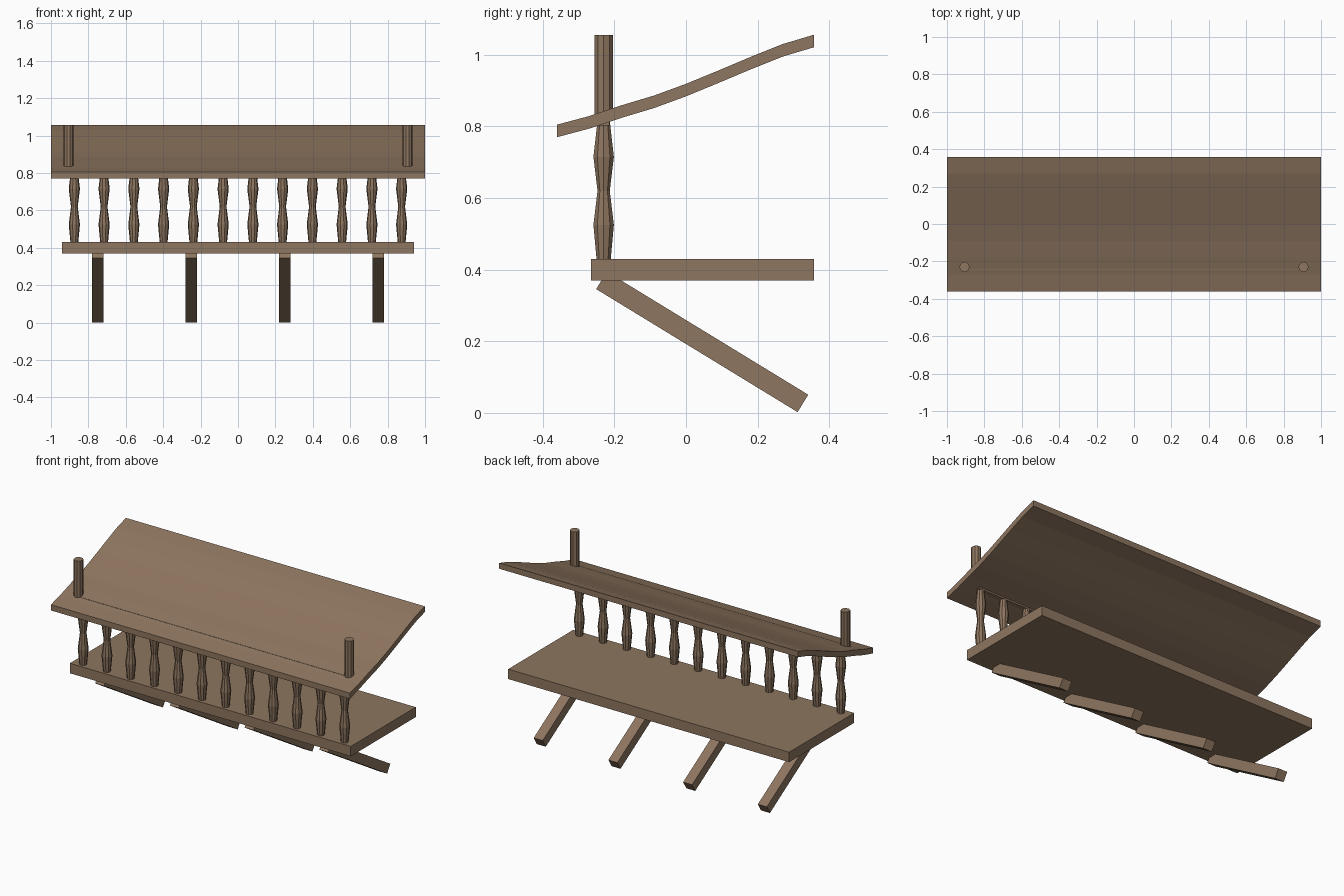
import bpy, bmesh, math
from mathutils import Vector, Matrix

if "Cube" in bpy.data.objects:
    bpy.data.objects.remove(bpy.data.objects["Cube"])

wood = bpy.data.materials.new("brown_wood")
wood.diffuse_color = (0.27, 0.18, 0.115, 1)
wood.use_nodes = True
wood.node_tree.nodes["Principled BSDF"].inputs["Base Color"].default_value = wood.diffuse_color


def finish(name, bm):
    bmesh.ops.recalc_face_normals(bm, faces=bm.faces)
    me = bpy.data.meshes.new(name)
    bm.to_mesh(me)
    bm.free()
    me.materials.append(wood)
    ob = bpy.data.objects.new(name, me)
    bpy.context.collection.objects.link(ob)
    return ob


def prism(name, outline, x0, x1):
    """Extrude a (y, z) outline along x."""
    bm = bmesh.new()
    face = bm.faces.new([bm.verts.new((x0, y, z)) for y, z in outline])
    ext = bmesh.ops.extrude_face_region(bm, geom=[face])
    moved = [v for v in ext["geom"] if isinstance(v, bmesh.types.BMVert)]
    bmesh.ops.translate(bm, verts=moved, vec=(x1 - x0, 0, 0))
    return finish(name, bm)


def rect(y0, y1, z0, z1):
    return [(y0, z0), (y1, z0), (y1, z1), (y0, z1)]


def turned(name, x, y, profile, sides=10):
    """Turned post from (radius, z) rings, with closed ends."""
    bm = bmesh.new()
    rings = []
    for r, z in profile:
        angles = [2 * math.pi * i / sides for i in range(sides)]
        rings.append([bm.verts.new((x + r * math.cos(a), y + r * math.sin(a), z)) for a in angles])
    for a, b in zip(rings, rings[1:]):
        for i in range(sides):
            j = (i + 1) % sides
            bm.faces.new((a[i], a[j], b[j], b[i]))
    bm.faces.new(rings[0])
    bm.faces.new(rings[-1])
    return finish(name, bm)


# Floor slab
prism("balcony_floor", rect(-0.265, 0.357, 0.37, 0.43), -0.94, 0.94)

# Gently curved sloping roof
top = [(-0.36, 0.805), (-0.27, 0.829), (-0.18, 0.859), (-0.09, 0.886), (0, 0.919),
       (0.09, 0.956), (0.18, 0.994), (0.27, 1.03), (0.357, 1.056)]
prism("roof", top + [(y, z - 0.035) for y, z in reversed(top)], -1, 1)

# Handrail, mostly buried in the roof
prism("handrail", rect(-0.247, -0.213, 0.803, 0.838), -0.9, 0.9)

# Row of turned balusters
baluster = [(0.02, 0.42), (0.03, 0.525), (0.018, 0.62), (0.03, 0.715), (0.018, 0.815)]
for i in range(12):
    turned(f"baluster_{i + 1}", -0.875 + i * 1.75 / 11, -0.23, baluster)

# Upper corner posts
for side, x in (("left", -0.906), ("right", 0.906)):
    turned(f"corner_post_{side}", x, -0.23, [(0.027, 0.83), (0.027, 1.056)])

# Slanted support beams under the floor
a, b = Vector((-0.236, 0.37)), Vector((0.3265, 0.0265))
d = (b - a).normalized()
n = Vector((-d.y, d.x)) * 0.0285
beam = [tuple(a + n), tuple(b + n), tuple(b - n), tuple(a - n)]
for i, x in enumerate((-0.75, -0.25, 0.25, 0.75)):
    prism(f"support_beam_{i + 1}", beam, x - 0.03, x + 0.03)
